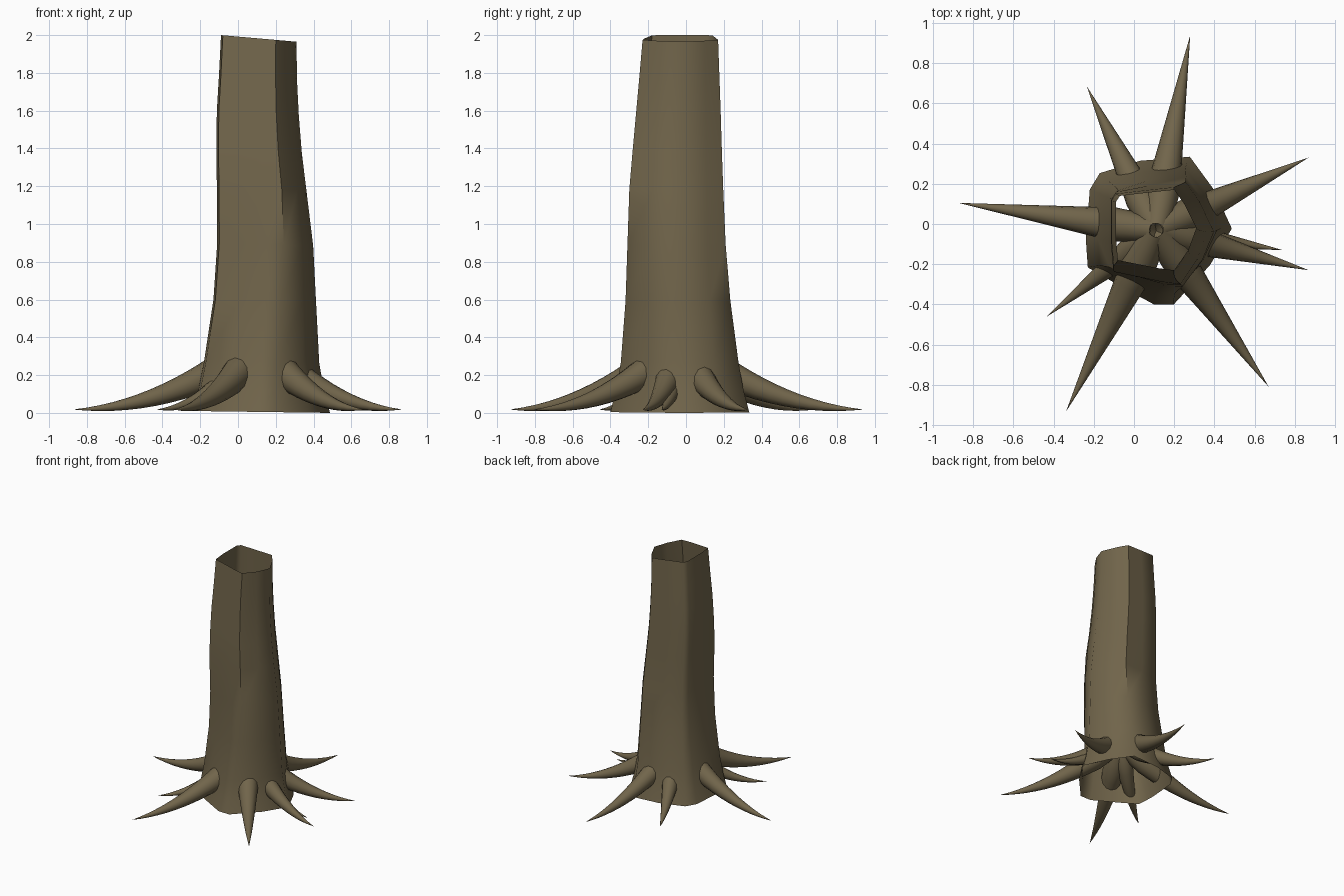
import bpy, bmesh, math
from mathutils import Vector

if "Cube" in bpy.data.objects:
    bpy.data.objects.remove(bpy.data.objects["Cube"])

bark = bpy.data.materials.new("brown bark")
bark.diffuse_color = (0.165, 0.13, 0.07, 1)
bark.use_nodes = True
bark.node_tree.nodes["Principled BSDF"].inputs["Base Color"].default_value = bark.diffuse_color

def make_object(name, bm, angle):
    me = bpy.data.meshes.new(name)
    bm.to_mesh(me)
    bm.free()
    me.materials.append(bark)
    ob = bpy.data.objects.new(name, me)
    bpy.context.collection.objects.link(ob)
    bpy.ops.object.select_all(action='DESELECT')
    ob.select_set(True)
    bpy.context.view_layer.objects.active = ob
    bpy.ops.object.shade_smooth_by_angle(angle=math.radians(angle))
    return ob

def loft(bm, rings):
    """Skin a list of closed point rings, counter-clockwise about the path."""
    vs = [[bm.verts.new(p) for p in r] for r in rings]
    n = len(vs[0])
    for a, b in zip(vs, vs[1:]):
        for i in range(n):
            j = (i + 1) % n
            bm.faces.new((a[i], a[j], b[j], b[i]))
    return vs

# Trunk outlines at the foot and at the broken top
foot = [(-.17, .25), (.03, .31), (.28, .33), (.40, .17), (.49, -.02), (.38, -.20),
        (.20, -.39), (.10, -.39), (-.07, -.30), (-.23, -.21), (-.24, -.07), (-.22, .17)]
crown = [(-.07, .14), (.06, .155), (.20, .17), (.25, .10), (.31, -.02), (.27, -.13),
         (.20, -.23), (.12, -.22), (.02, -.20), (-.08, -.18), (-.09, -.07), (-.09, .11)]

def unit(ring):
    xs, ys = zip(*ring)
    return [((x - min(xs)) / (max(xs) - min(xs)), (y - min(ys)) / (max(ys) - min(ys)))
            for x, y in ring]

# Trunk extents by height: z, x min, x max, y min, y max
levels = [(0, -.24, .487, -.40, .335), (.12, -.21, .455, -.372, .305),
          (.27, -.18, .43, -.345, .278), (.6, -.13, .413, -.32, .235),
          (.9, -.11, .398, -.31, .21), (1.2, -.112, .362, -.30, .197),
          (1.4, -.115, .338, -.283, .19), (1.6, -.112, .322, -.265, .184),
          (1.8, -.10, .312, -.247, .177), (2, -.09, .31, -.23, .17)]
rings = []
for z, x0, x1, y0, y1 in levels:
    k = min(1, z / 1.2)
    ring = []
    for (ax, ay), (bx, by) in zip(unit(foot), unit(crown)):
        u, v = ax + (bx - ax) * k, ay + (by - ay) * k
        tilt = .01 * (1 - u) if z == 0 else -.035 * u * z / 2
        ring.append((x0 + (x1 - x0) * u, y0 + (y1 - y0) * v, z + tilt))
    rings.append(ring[::-1])
bm = bmesh.new()
loft(bm, rings)
make_object("trunk", bm, 60)

# Tapered roots sweeping down from the trunk's core to the ground
core = Vector((.11, -.03))
roots = [(.28, .94, .107), (-.235, .685, .10), (.868, .33, .105), (.74, -.13, .08),
         (.87, -.23, .10), (.67, -.81, .107), (-.338, -.933, .112), (-.433, -.46, .085),
         (-.873, .105, .107)]
STEPS, SIDES = 14, 12
for n, (tx, ty, radius) in enumerate(roots):
    reach = Vector((tx, ty)) - core
    length = reach.length
    side = Vector((-reach.y, reach.x, 0)).normalized()
    drop = .34
    bm = bmesh.new()
    rings = []
    for i in range(STEPS):
        t = i / STEPS
        c = Vector((*(core + reach * t), .018 + drop * (1 - t) ** 2))
        slope = Vector((reach.x, reach.y, -2 * drop * (1 - t)))
        up = slope.cross(side).normalized()
        r = radius * (1 - t) * min(1, .55 + 2.2 * t)
        rings.append([c + r * (math.cos(a) * side + math.sin(a) * up)
                      for a in (2 * math.pi * s / SIDES for s in range(SIDES))])
    last = loft(bm, rings)[-1]
    tip = bm.verts.new((tx, ty, .018))
    for s in range(SIDES):
        bm.faces.new((last[s], last[(s + 1) % SIDES], tip))
    bmesh.ops.recalc_face_normals(bm, faces=bm.faces)
    make_object(f"root_{n + 1}", bm, 50)
